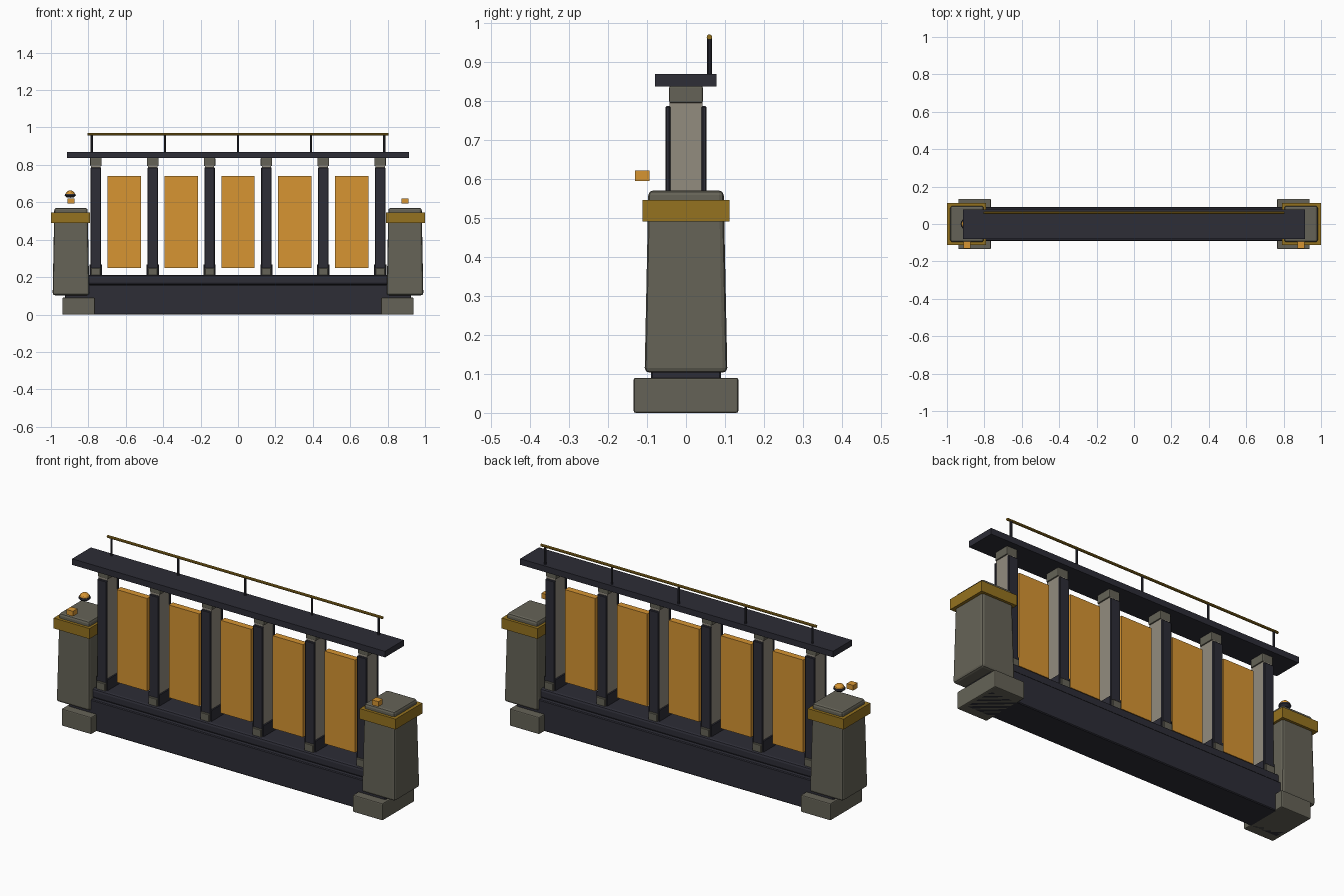
import bpy, bmesh, math
from mathutils import Matrix

if "Cube" in bpy.data.objects:
    bpy.data.objects.remove(bpy.data.objects["Cube"])


def mat(name, rgb):
    m = bpy.data.materials.new(name)
    m.diffuse_color = (*rgb, 1)
    m.use_nodes = True
    m.node_tree.nodes["Principled BSDF"].inputs["Base Color"].default_value = m.diffuse_color
    return m


DARK = mat("dark_metal", (0.026, 0.026, 0.037))
STONE = mat("olive_stone", (0.130, 0.124, 0.095))
LIGHT = mat("pale_stone", (0.290, 0.262, 0.212))
ORANGE = mat("amber_panel", (0.680, 0.300, 0.032))
GOLD = mat("old_gold", (0.300, 0.170, 0.014))


def finish(name, bm, material):
    bmesh.ops.recalc_face_normals(bm, faces=bm.faces)
    me = bpy.data.meshes.new(name)
    bm.to_mesh(me)
    bm.free()
    me.materials.append(material)
    ob = bpy.data.objects.new(name, me)
    bpy.context.collection.objects.link(ob)
    return ob


def box(name, x, y, z, material, bevel=0.0, taper=1.0, segments=2):
    """Box from (min, max) ranges; taper scales the top face about its centre."""
    bm = bmesh.new()
    bmesh.ops.create_cube(bm, size=1)
    cx, cy = sum(x) / 2, sum(y) / 2
    for v in bm.verts:
        k = taper if v.co.z > 0 else 1
        v.co.x = cx + v.co.x * (x[1] - x[0]) * k
        v.co.y = cy + v.co.y * (y[1] - y[0]) * k
        v.co.z = z[0] + (v.co.z + 0.5) * (z[1] - z[0])
    if bevel:
        bmesh.ops.bevel(bm, geom=bm.edges[:], offset=bevel, segments=segments,
                        profile=0.5, affect='EDGES')
    return finish(name, bm, material)


def rod(name, centre, radius, length, axis, material, sides=10):
    bm = bmesh.new()
    rot = Matrix.Rotation(math.pi / 2, 4, 'Y') if axis == 'X' else Matrix()
    bmesh.ops.create_cone(bm, cap_ends=True, segments=sides, radius1=radius,
                          radius2=radius, depth=length,
                          matrix=Matrix.Translation(centre) @ rot)
    return finish(name, bm, material)


def lathe(name, centre, profile, material, sides=16):
    """Spin (radius, z) points about a vertical axis."""
    bm = bmesh.new()
    vs = [bm.verts.new((r, 0, z)) for r, z in profile]
    es = [bm.edges.new(p) for p in zip(vs, vs[1:])]
    bmesh.ops.spin(bm, geom=vs + es, cent=(0, 0, 0), axis=(0, 0, 1),
                   angle=2 * math.pi, steps=sides)
    bmesh.ops.remove_doubles(bm, verts=bm.verts, dist=1e-5)
    bmesh.ops.translate(bm, vec=centre, verts=bm.verts)
    return finish(name, bm, material)


# base beam and sill
box("base_beam", (-0.925, 0.925), (-0.09, 0.09), (0, 0.16), DARK, 0.004, segments=1)
box("sill", (-0.85, 0.85), (-0.075, 0.075), (0.16, 0.21), DARK, 0.012)

# end pillars
for side, s in (("left", -1), ("right", 1)):
    def span(c, h):
        return (s * c - h, s * c + h)
    box(side + "_plinth", span(0.852, 0.087), (-0.134, 0.134), (0, 0.09), STONE, 0.005)
    box(side + "_pillar", span(0.893, 0.098), (-0.106, 0.106), (0.103, 0.57), STONE,
        0.012, 0.91)
    box(side + "_band", span(0.895, 0.105), (-0.112, 0.112), (0.49, 0.545), GOLD)
    box(side + "_amber_block", span(0.893, 0.019), (-0.131, -0.094), (0.594, 0.621), ORANGE)

# small lamp over the left pillar
lathe("lamp_bowl", (-0.897, 0, 0), [(0, 0.624), (0.02, 0.627), (0.03, 0.636),
                                    (0.028, 0.644), (0, 0.645)], DARK)
lathe("lamp_dome", (-0.897, 0, 0), [(0, 0.643), (0.025, 0.643), (0.023, 0.652),
                                    (0.015, 0.660), (0, 0.664)], ORANGE)

# posts with fins, shoes and capitals
STEP = 0.304
for i in range(6):
    x = (i - 2.5) * STEP
    n = f"post_{i + 1}"
    box(n + "_core", (x - 0.025, x + 0.025), (-0.042, 0.042), (0.2, 0.797), LIGHT)
    for side, s in (("front", -1), ("back", 1)):
        y = sorted((s * 0.040, s * 0.053))
        box(f"{n}_{side}_fin", (x - 0.028, x + 0.028), y, (0.21, 0.786), DARK, 0.003,
            segments=1)
    box(n + "_shoe", (x - 0.033, x + 0.033), (-0.05, 0.05), (0.205, 0.268), DARK)
    box(n + "_foot", (x - 0.026, x + 0.026), (-0.062, 0.062), (0.205, 0.25), STONE, 0.003,
        segments=1)
    box(n + "_capital", (x - 0.031, x + 0.031), (-0.043, 0.043), (0.794, 0.838), STONE,
        0.004)

# amber panels between the posts
for i in range(5):
    x = (i - 2) * STEP
    box(f"panel_{i + 1}", (x - 0.089, x + 0.089), (-0.017, 0.017), (0.25, 0.74), ORANGE)

# top beam and handrail
box("top_beam", (-0.915, 0.915), (-0.079, 0.078), (0.836, 0.868), DARK)
for i in range(5):
    rod(f"rail_post_{i + 1}", ((i - 2) * 0.391, 0.06, 0.913), 0.006, 0.1, 'Z', DARK)
rod("handrail", (0, 0.06, 0.963), 0.007, 1.61, 'X', GOLD)
